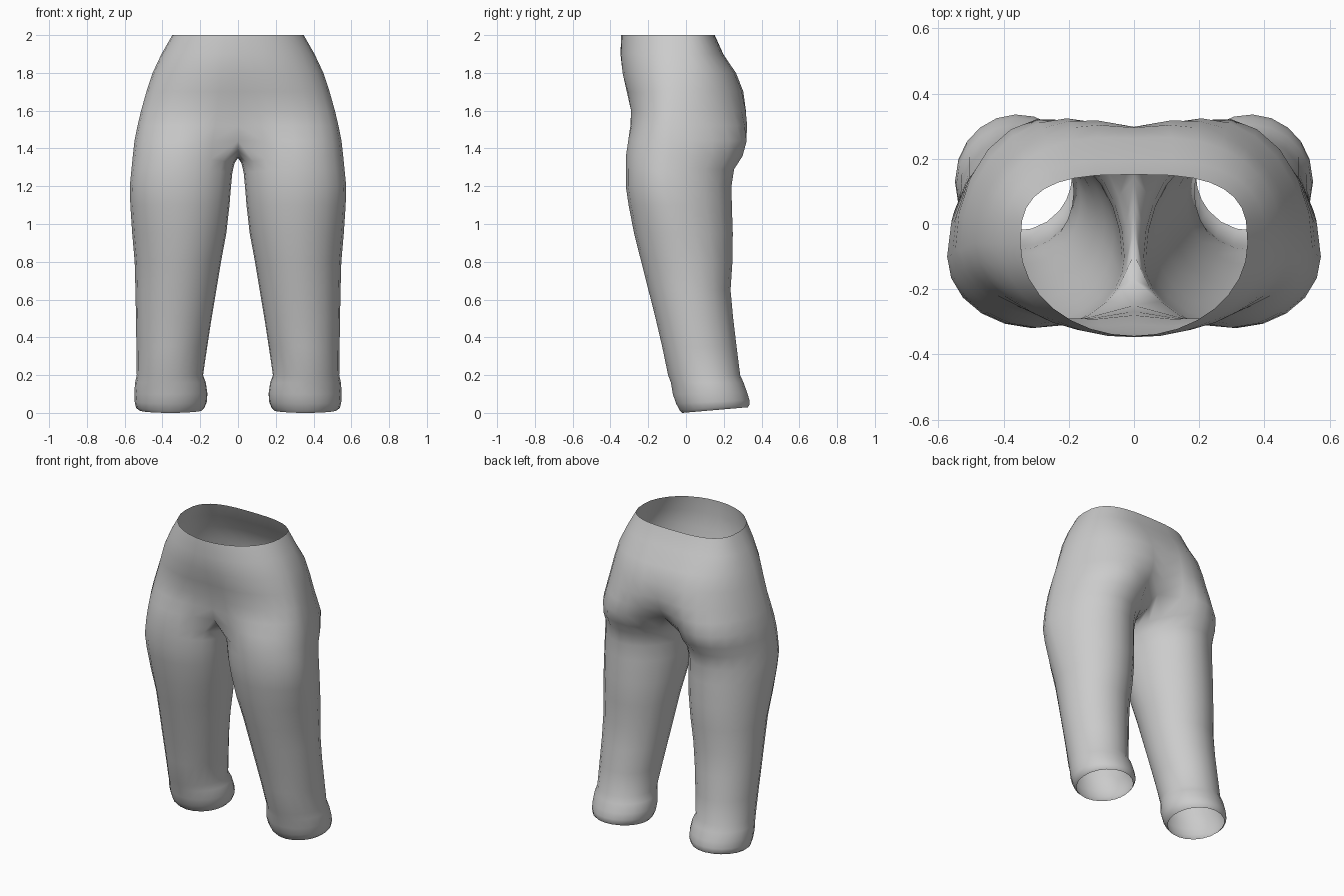
import bpy, bmesh, math

if "Cube" in bpy.data.objects:
    bpy.data.objects.remove(bpy.data.objects["Cube"])

OUT = 16        # steps around the outer side of each half
INN = 5         # extra points along the inner thigh

# Hips: z, half width, front y, centre y, back y, squareness of the back, leg blend
HIPS = [
    (2.00, .348, -.343, -.06, .152, .68, 0),
    (1.90, .405, -.35, -.06, .20, .75, .03),
    (1.80, .452, -.345, -.06, .275, .85, .10),
    (1.70, .485, -.325, -.06, .32, .95, .18),
    (1.60, .513, -.305, -.07, .342, 1, .30),
    (1.52, .532, -.307, -.08, .348, 1, .48),
    (1.44, .548, -.315, -.08, .337, 1, .78),
]
# Legs: z at front, outer x, inner x, front y, centre y, back y
LEGS = [
    (1.36, .557, .018, -.318, -.09, .300),
    (1.29, .564, .030, -.319, -.10, .255),
    (1.20, .573, .037, -.319, -.10, .241),
    (1.10, .570, .045, -.304, -.08, .243),
    (0.95, .560, .062, -.275, -.04, .248),
    (0.80, .547, .090, -.237, -.00, .246),
    (0.65, .543, .115, -.199, .02, .236),
    (0.50, .540, .140, -.161, .04, .250),
    (0.35, .538, .163, -.126, .07, .268),
    (0.20, .536, .185, -.095, .10, .287),
    (0.16, .545, .170, -.080, .12, .305),
    (0.10, .549, .162, -.070, .13, .325),
    (0.05, .547, .165, -.052, .14, .336),
    (0.015, .540, .178, -.034, .145, .335),
    (0.00, .525, .190, -.020, .150, .328),
]


def leg_point(angle, outer, inner, yf, yc, yb):
    c, s = math.cos(angle), math.sin(angle)
    x = (outer + inner) / 2 + (outer - inner) / 2 * c
    return x, yc + s * ((yb - yc) if s > 0 else (yc - yf))


def leg_angle(i):
    if i <= OUT:
        return math.radians(-140 + 280 * i / OUT)
    return math.radians(140 + 80 * (i - OUT) / (INN + 1))


bm = bmesh.new()

# Half hip rings, from the front centre round to the back centre
hip_rings = []
for z, w, yf, yc, yb, p, blend in HIPS:
    ring = []
    for i in range(OUT + 1):
        a = math.pi * (i / OUT - .5)
        c, s = max(math.cos(a), 0), math.sin(a)
        e = p if s > 0 else 1
        x = w * c ** e
        y = yc + (yb - yc) * s ** e if s > 0 else yc + (yc - yf) * s
        lx, ly = leg_point(leg_angle(i), w, .02, yf, yc, yb)
        x, y = x + (lx - x) * blend, y + (ly - y) * blend
        if i in (0, OUT):
            x = 0
        ring.append(bm.verts.new((x, y, z)))
    hip_rings.append(ring)

# Crotch seam on the centre line closes the lowest hip ring
front, back = hip_rings[-1][0].co, hip_rings[-1][-1].co
seam = []
for k in range(1, INN + 1):
    t = k / (INN + 1)
    seam.append(bm.verts.new((0, back.y + (front.y - back.y) * t,
                              1.44 - .09 * math.sin(math.pi * t) ** .7)))

# Full leg rings
leg_rings = [hip_rings[-1] + seam]
for n, (z, *size) in enumerate(LEGS):
    ring = []
    for i in range(OUT + 1 + INN):
        x, y = leg_point(leg_angle(i), *size)
        dz = 0
        if z < .12:      # hem rises toward the back
            dz = .03 * (y + .02) / .35 * (1 - z / .12)
        if n < 2:        # inner thigh drops under the seam
            near = max(0, 1 - x / .25)
            dz = -(.04, .02)[n] * near
        ring.append(bm.verts.new((x, y, max(z + dz, 0))))
    leg_rings.append(ring)

for upper, lower in zip(hip_rings, hip_rings[1:]):
    for i in range(OUT):
        bm.faces.new((upper[i], lower[i], lower[i + 1], upper[i + 1]))
for upper, lower in zip(leg_rings, leg_rings[1:]):
    count = len(upper)
    for i in range(count):
        j = (i + 1) % count
        bm.faces.new((upper[i], lower[i], lower[j], upper[j]))

# Mirror the other half and weld the centre line
dup = bmesh.ops.duplicate(bm, geom=bm.verts[:] + bm.edges[:] + bm.faces[:])["geom"]
for v in dup:
    if isinstance(v, bmesh.types.BMVert):
        v.co.x *= -1
bmesh.ops.reverse_faces(bm, faces=[f for f in dup if isinstance(f, bmesh.types.BMFace)])
bmesh.ops.remove_doubles(bm, verts=bm.verts[:], dist=.0005)
bmesh.ops.recalc_face_normals(bm, faces=bm.faces[:])
for f in bm.faces:
    f.smooth = True

mesh = bpy.data.meshes.new("trousers")
bm.to_mesh(mesh)
bm.free()
cloth = bpy.data.materials.new("grey cloth")
cloth.diffuse_color = (.6, .6, .6, 1)
cloth.use_nodes = True
cloth.node_tree.nodes["Principled BSDF"].inputs["Base Color"].default_value = cloth.diffuse_color
mesh.materials.append(cloth)
trousers = bpy.data.objects.new("trousers", mesh)
bpy.context.collection.objects.link(trousers)
